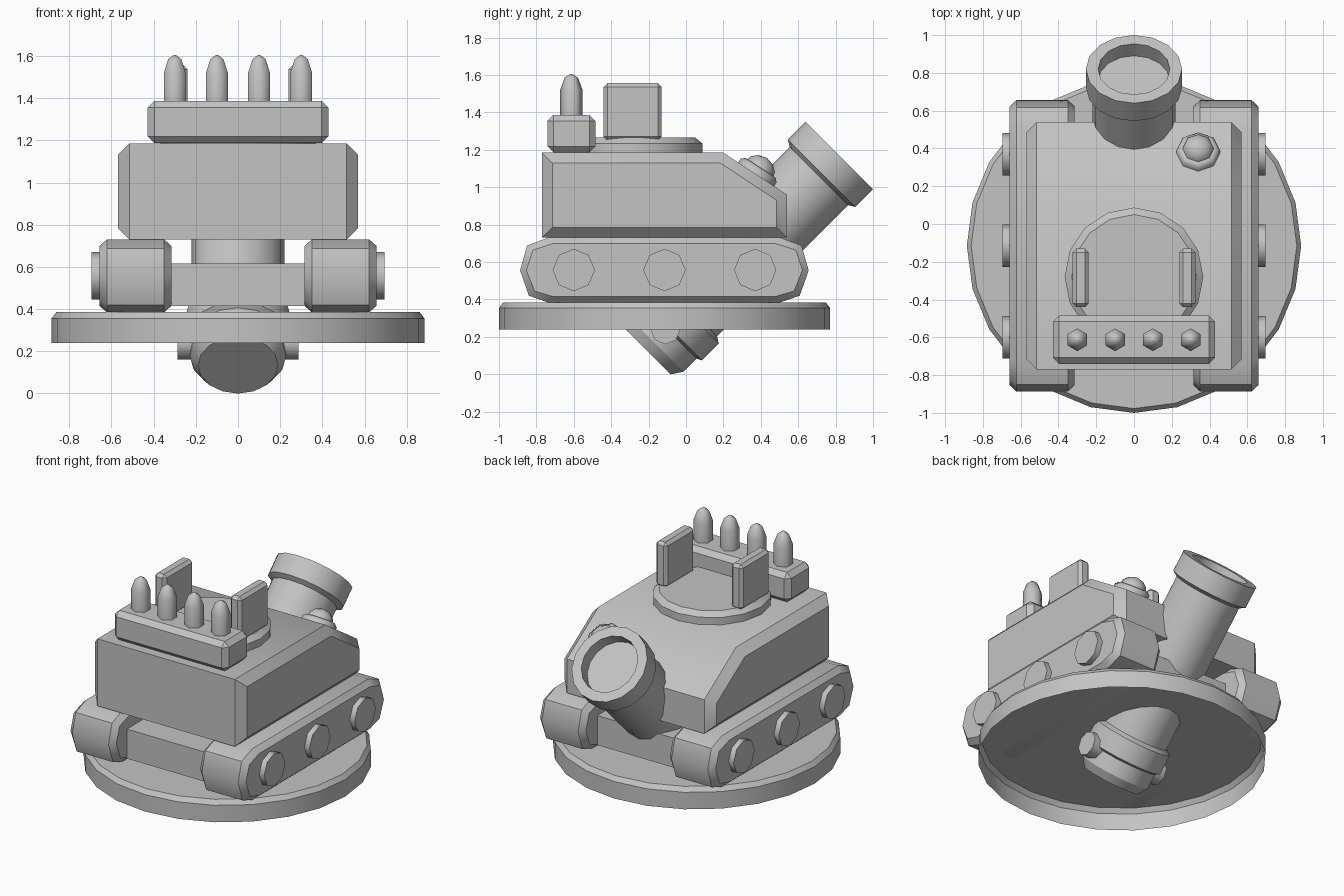
import bpy, bmesh, math
from mathutils import Matrix, Vector

if "Cube" in bpy.data.objects:
    bpy.data.objects.remove(bpy.data.objects["Cube"])

grey = bpy.data.materials.new("plain_grey")
grey.diffuse_color = (0.55, 0.55, 0.55, 1)
grey.use_nodes = True
grey.node_tree.nodes["Principled BSDF"].inputs["Base Color"].default_value = grey.diffuse_color


def finish(name, bm, matrix=Matrix(), angle=30):
    """Turn a bmesh into a shaded object."""
    bmesh.ops.transform(bm, matrix=matrix, verts=bm.verts)
    bmesh.ops.recalc_face_normals(bm, faces=bm.faces)
    mesh = bpy.data.meshes.new(name)
    bm.to_mesh(mesh)
    bm.free()
    mesh.materials.append(grey)
    ob = bpy.data.objects.new(name, mesh)
    bpy.context.collection.objects.link(ob)
    bpy.ops.object.select_all(action='DESELECT')
    bpy.context.view_layer.objects.active = ob
    ob.select_set(True)
    bpy.ops.object.shade_smooth_by_angle(angle=math.radians(angle))
    return ob


def skin(bm, rings, open_start=False):
    """Join equal rings of points into a capped solid."""
    loops = [[bm.verts.new(p) for p in r] for r in rings]
    n = len(loops[0])
    for a, b in zip(loops, loops[1:]):
        for i in range(n):
            j = (i + 1) % n
            bm.faces.new((a[i], a[j], b[j], b[i]))
    if not open_start:
        bm.faces.new(loops[0])
    bm.faces.new(loops[-1])


def lathe(name, profile, sides, origin, axis=(0, 0, 1), turn=0, angle=30, open_start=False):
    """Spin (radius, height) points about an axis."""
    rings = []
    for r, h in profile:
        ang = [2 * math.pi * i / sides + turn for i in range(sides)]
        rings.append([(r * math.cos(a), r * math.sin(a), h) for a in ang])
    bm = bmesh.new()
    skin(bm, rings, open_start)
    rot = Vector((0, 0, 1)).rotation_difference(Vector(axis)).to_matrix().to_4x4()
    return finish(name, bm, Matrix.Translation(origin) @ rot, angle)


def box(name, lo, hi, bevel=0):
    bm = bmesh.new()
    bmesh.ops.create_cube(bm, size=1)
    lo, hi = Vector(lo), Vector(hi)
    for v in bm.verts:
        v.co = [lo[k] if v.co[k] < 0 else hi[k] for k in range(3)]
    if bevel:
        bmesh.ops.bevel(bm, geom=bm.edges[:], offset=bevel, segments=1, affect='EDGES')
    return finish(name, bm)


def slab(name, layers):
    """Layers of (x, [(y, z), ...]) skinned along x."""
    bm = bmesh.new()
    skin(bm, [[(x, y, z) for y, z in pts] for x, pts in layers])
    return finish(name, bm, angle=40)


# round base plate, hollow underneath
lathe("base_plate", [(0.885, 0.24), (0.885, 0.355), (0.862, 0.385)], 24, (0, -0.115, 0),
      open_start=True)

# hull with chamfered flanks
outer = [(-0.77, 0.73), (0.54, 0.73), (0.54, 0.96), (0.2, 1.185), (-0.77, 1.185)]
inner = [(-0.715, 0.785), (0.485, 0.785), (0.485, 0.93), (0.183, 1.13), (-0.715, 1.13)]
slab("hull", [(-0.57, inner), (-0.515, outer), (0.515, outer), (0.57, inner)])

# chassis between the tracks
box("chassis", (-0.33, -0.74, 0.415), (0.33, 0.5, 0.615))

# track outline, and a slimmer one for the chamfered rims
wide = [(-0.74, 0.73), (-0.85, 0.688), (-0.887, 0.555), (-0.84, 0.42), (-0.74, 0.385),
        (0.505, 0.385), (0.608, 0.42), (0.656, 0.555), (0.618, 0.688), (0.505, 0.73)]
slim = [(-0.115 + (y + 0.115) * 0.957, 0.557 + (z - 0.557) * 0.82) for y, z in wide]

# tracks and wheel hubs on both sides
for s, side in ((-1, "left"), (1, "right")):
    slab(side + "_track", [(s * 0.315, slim), (s * 0.35, wide),
                           (s * 0.622, wide), (s * 0.658, slim)])
    for i, y in enumerate((-0.6, -0.115, 0.37)):
        lathe(f"{side}_wheel_{i}", [(0.113, 0), (0.113, 0.095)], 8,
              (s * 0.6, y, 0.5575), (s, 0, 0), angle=50)
    # upright fin on the turret
    x = sorted((s * 0.24, s * 0.325))
    box(side + "_fin", (x[0], -0.44, 1.25), (x[1], -0.13, 1.557), 0.02)
    # stud on the lower barrel
    lathe(side + "_stud", [(0.08, 0), (0.08, 0.14)], 8, (s * 0.147, -0.11, 0.24),
          (s, 0, 0), angle=50)

# slanted barrel with hollow mouth and lower collar, profile along its axis
R2 = math.sqrt(2)
barrel = [(0.19, -0.082), (0.228, 0.0), (0.228, 0.14), (0.255, 0.16), (0.255, 0.34),
          (0.22, 0.37), (0.22, 1.77), (0.255, 1.80), (0.255, 1.99), (0.19, 1.99), (0.19, 1.863)]
lathe("barrel", [(r, s / R2) for r, s in barrel], 16, (0, -0.175, 0.175), (0, 1, 1))

# turret plate
lathe("turret_plate", [(0.367, 1.18), (0.367, 1.235), (0.33, 1.265)], 16, (0, -0.28, 0))

# ammunition rack with shells
box("shell_rack", (-0.428, -0.74, 1.187), (0.428, -0.485, 1.387), 0.032)
for i in range(4):
    lathe(f"shell_{i}", [(0.06, 1.37), (0.06, 1.52), (0.036, 1.585), (0.006, 1.605)], 6,
          (-0.3 + 0.2 * i, -0.613, 0), turn=math.pi / 6, angle=65)

# hatch light on the rear slope
lathe("hatch_light", [(0.115, -0.02), (0.115, 0.025), (0.095, 0.042), (0.083, 0.042),
                      (0.077, 0.065), (0.048, 0.092), (0.006, 0.104)],
      8, (0.34, 0.375, 1.069), (0, 0.552, 0.834), angle=50)
